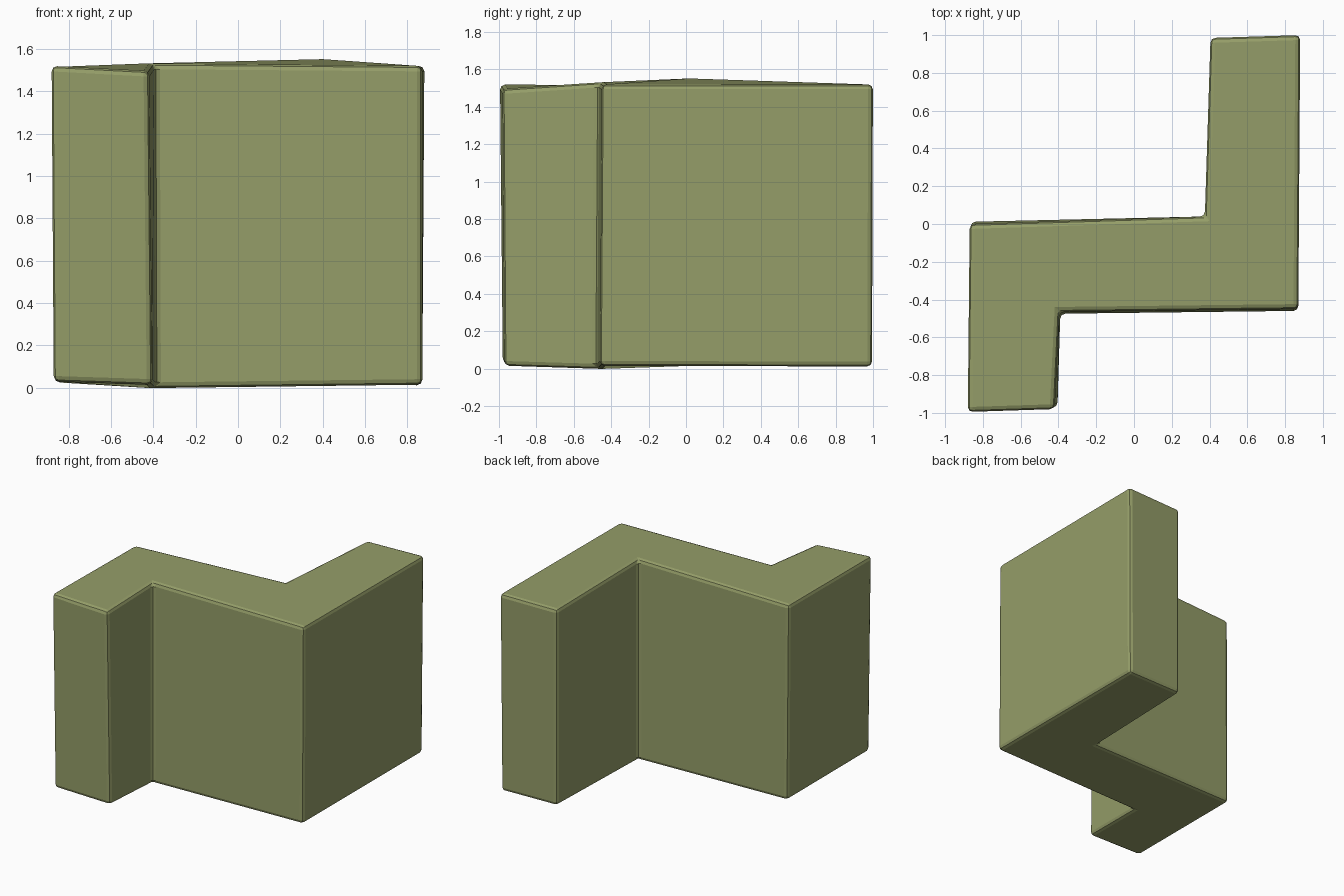
import bpy, bmesh

if "Cube" in bpy.data.objects:
    bpy.data.objects.remove(bpy.data.objects["Cube"])

# Slightly irregular Z-shaped outline: (x, y, z) of the top and bottom corners
top = [(-0.88, -0.995, 1.52), (-0.42, -0.98, 1.495), (-0.395, -0.465, 1.53),
       (0.87, -0.45, 1.52), (0.88, 1.0, 1.52), (0.405, 0.985, 1.515),
       (0.375, 0.04, 1.55), (-0.87, 0.0, 1.515)]
bottom = [(-0.87, -0.98, 0.03), (-0.405, -0.97, 0.015), (-0.39, -0.475, 0.0),
          (0.87, -0.46, 0.015), (0.87, 0.995, 0.012), (0.405, 0.985, 0.015),
          (0.375, 0.04, 0.015), (-0.865, 0.012, 0.025)]

# Corner block body: two caps joined by side walls
bm = bmesh.new()
t = [bm.verts.new(p) for p in top]
b = [bm.verts.new(p) for p in bottom]
bm.faces.new(t)
bm.faces.new(b[::-1])
for i in range(len(t)):
    j = (i + 1) % len(t)
    bm.faces.new((b[i], b[j], t[j], t[i]))

mesh = bpy.data.meshes.new("zigzag_block")
bm.to_mesh(mesh)
bm.free()
block = bpy.data.objects.new("zigzag_block", mesh)
bpy.context.collection.objects.link(block)

# Softly worn edges
bevel = block.modifiers.new("worn_edges", 'BEVEL')
bevel.width = 0.026
bevel.segments = 2
bevel.limit_method = 'ANGLE'

# Olive green
mat = bpy.data.materials.new("olive")
mat.diffuse_color = (0.30, 0.34, 0.14, 1)
mat.use_nodes = True
mat.node_tree.nodes["Principled BSDF"].inputs["Base Color"].default_value = mat.diffuse_color
mesh.materials.append(mat)
